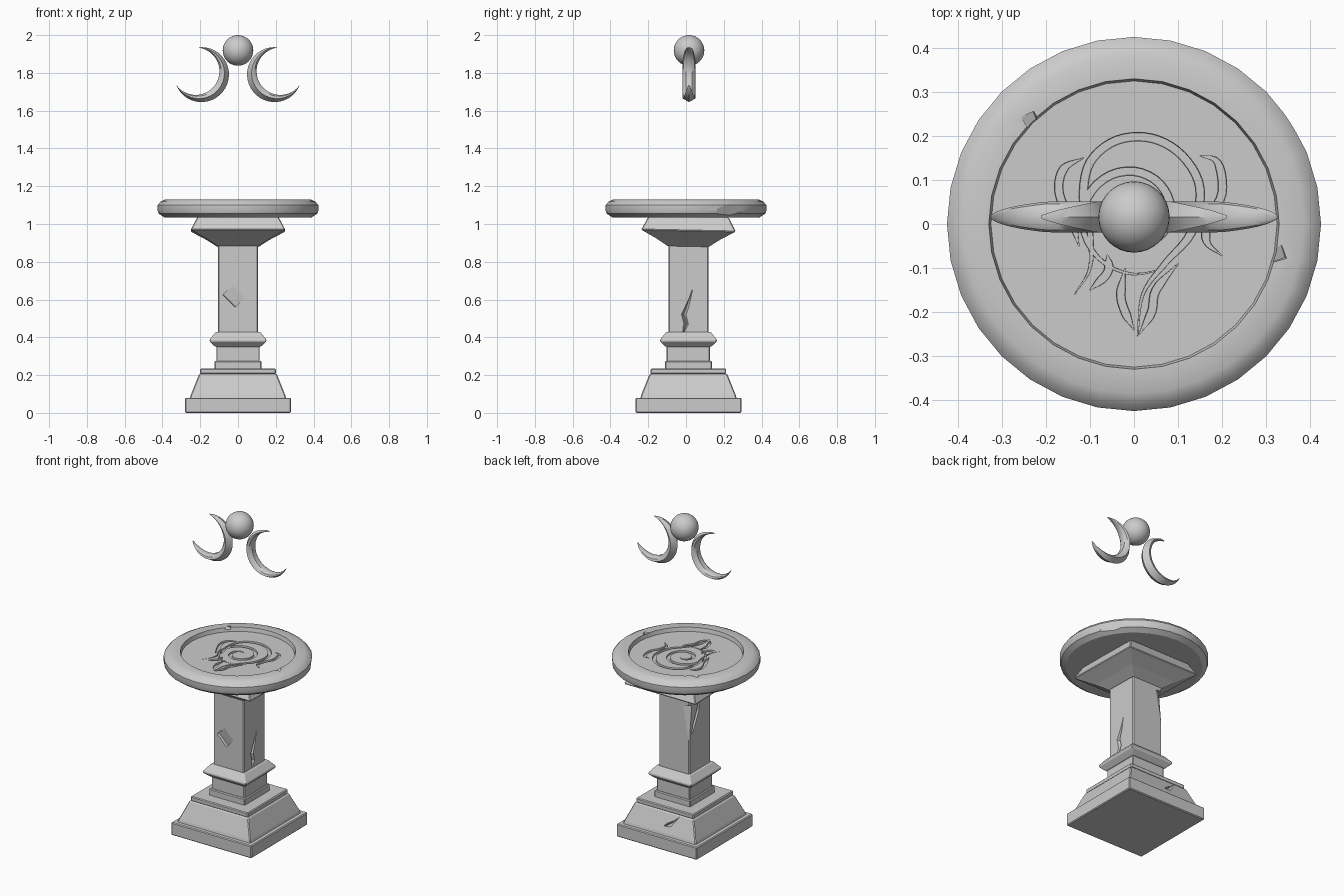
import bpy, bmesh, math
from mathutils import Matrix, Vector

if "Cube" in bpy.data.objects:
    bpy.data.objects.remove(bpy.data.objects["Cube"])

CY = 0.013  # the column sits slightly behind the table centre


def add(name, bm, smooth=None):
    bmesh.ops.recalc_face_normals(bm, faces=bm.faces)
    me = bpy.data.meshes.new(name)
    bm.to_mesh(me)
    bm.free()
    ob = bpy.data.objects.new(name, me)
    bpy.context.collection.objects.link(ob)
    if smooth:
        bpy.ops.object.select_all(action='DESELECT')
        ob.select_set(True)
        bpy.context.view_layer.objects.active = ob
        bpy.ops.object.shade_smooth_by_angle(angle=math.radians(smooth))
    return ob


def loft(bm, rings, caps=True):
    vs = [[bm.verts.new(p) for p in r] for r in rings]
    n = len(rings[0])
    for a, b in zip(vs, vs[1:]):
        for i in range(n):
            bm.faces.new((a[i], a[(i + 1) % n], b[(i + 1) % n], b[i]))
    if caps:
        bm.faces.new(vs[0])
        bm.faces.new(vs[-1])


def tier(name, profile, bevel=0.005):
    """Square stack from (half width, z) pairs."""
    bm = bmesh.new()
    loft(bm, [[(sx * h, CY + sy * h, z) for sx, sy in ((-1, -1), (1, -1), (1, 1), (-1, 1))]
              for h, z in profile])
    ob = add(name, bm)
    if bevel:
        m = ob.modifiers.new("worn_edges", 'BEVEL')
        m.width, m.segments, m.limit_method = bevel, 1, 'ANGLE'
    return ob


def cut(target, cutter):
    cutter.hide_render = True
    cutter.hide_viewport = True
    m = target.modifiers.new("cut", 'BOOLEAN')
    m.operation, m.solver, m.object = 'DIFFERENCE', 'EXACT', cutter


def smooth_path(pts, steps=6):
    """Catmull-Rom through 2D points."""
    p = [Vector(q) for q in pts]
    p = [2 * p[0] - p[1]] + p + [2 * p[-1] - p[-2]]
    out = []
    for a, b, c, d in zip(p, p[1:], p[2:], p[3:]):
        for k in range(steps):
            t = k / steps
            out.append(0.5 * (2 * b + (c - a) * t + (2 * a - 5 * b + 4 * c - d) * t * t
                              + (3 * b - a - 3 * c + d) * t ** 3))
    return out + [p[-2]]


def groove(name, target, path, width, depth, mat, floor=0.8):
    """Cut a tapered channel along a 2D path lying on the plane given by mat."""
    path = [Vector(p) for p in path]
    n = len(path) - 1
    rings = []
    for i, p in enumerate(path):
        t = (path[min(i + 1, n)] - path[max(i - 1, 0)]).normalized()
        s = Vector((-t.y, t.x)) * (width / 2) * max(0.08, min(1, 4 * i / n, 4 * (n - i) / n))
        ring = [(p + s, 0.01), (p - s, 0.01), (p - s * floor, -depth), (p + s * floor, -depth)]
        rings.append([mat @ Vector((q.x, q.y, z)) for q, z in ring])
    bm = bmesh.new()
    loft(bm, rings)
    cut(target, add(name, bm))


def chip(name, target, loc, size, rot):
    bm = bmesh.new()
    bmesh.ops.create_cube(bm, size=1)
    ob = add(name, bm)
    ob.location, ob.scale, ob.rotation_euler = loc, size, rot
    cut(target, ob)


def face(nx, ny, d):
    """Plane on a column side: local x horizontal, local y up, local z outward."""
    n, z = Vector((nx, ny, 0)), Vector((0, 0, 1))
    u = z.cross(n)
    m = Matrix((u, z, n)).transposed().to_4x4()
    m.translation = n * d + Vector((0, CY, 0))
    return m


# Column
base = tier("plinth", [(0.28, 0), (0.28, 0.08)])
foot = tier("sloped_foot", [(0.255, 0.075), (0.25, 0.095), (0.205, 0.207)])
tier("foot_slab", [(0.2, 0.205), (0.2, 0.235)])
tier("neck_step", [(0.125, 0.23), (0.125, 0.275)])
tier("neck", [(0.115, 0.27), (0.115, 0.36)])
tier("collar", [(0.12, 0.35), (0.15, 0.378), (0.15, 0.388), (0.118, 0.428)], 0.003)
shaft = tier("shaft", [(0.106, 0.42), (0.106, 0.89)])
capital = tier("capital", [(0.107, 0.88), (0.165, 0.918), (0.25, 0.965), (0.212, 1.038)], 0.004)
pivot = Vector((0, CY, 0.96))
capital.data.transform(Matrix.Translation(pivot) @ Matrix.Rotation(math.radians(-1.2), 4, 'X')
                       @ Matrix.Translation(-pivot))

# Cracks and broken edges on the column
groove("side_crack", shaft, [(0.02, 0.65), (-0.025, 0.52), (-0.012, 0.47), (-0.03, 0.41)],
       0.035, 0.02, face(1, 0, 0.106), 0.1)
groove("left_crack", shaft, [(-0.01, 0.90), (-0.02, 0.8), (-0.06, 0.72), (-0.08, 0.66)],
       0.03, 0.02, face(-1, 0, 0.106), 0.1)
groove("foot_crack", foot, [(0.11, 0.2), (0.06, 0.15), (0.0, 0.11)],
       0.03, 0.02, face(0, 1, 0.225), 0.1)
chip("front_flake", shaft, (-0.02, CY - 0.135, 0.62), (0.09, 0.07, 0.09),
     (math.radians(12), math.radians(45), 0))
chip("back_corner_flake", shaft, (-0.125, CY + 0.125, 0.66), (0.06, 0.06, 0.4),
     (math.radians(5), math.radians(4), math.radians(30)))
chip("foot_corner_flake", foot, (0.05, CY + 0.25, 0.18), (0.1, 0.05, 0.1),
     (math.radians(15), 0.3, 0.1))

# Round table top with recessed dish
bm = bmesh.new()
prof = [(0.39, 1.035), (0.42, 1.055), (0.425, 1.068), (0.425, 1.1), (0.41, 1.118),
        (0.385, 1.13), (0.33, 1.13), (0.325, 1.105)]
N = 32
loft(bm, [[(r * math.cos(2 * math.pi * i / N), r * math.sin(2 * math.pi * i / N), z)
           for i in range(N)] for r, z in prof])
table = add("table_top", bm, 30)

# Flame swirl carved into the dish
top = Matrix.Translation((0, 0, 1.105))
spiral = [(r * math.cos(a), 0.02 + r * math.sin(a)) for r, a in
          ((0.025 + 0.115 * k / 20, math.radians(60 + 30 * k)) for k in range(21))]
swirls = [
    [(-0.135, -0.16), (-0.1, -0.1), (-0.1, -0.02), (-0.115, 0.06), (-0.1, 0.14), (-0.04, 0.19),
     (0.04, 0.195), (0.11, 0.155), (0.15, 0.08), (0.13, -0.02), (0.07, -0.09), (0.02, -0.16), (0.008, -0.255)],
    [(-0.115, 0.15), (-0.16, 0.125), (-0.17, 0.07), (-0.14, 0.0), (-0.125, -0.05)],
    [(0.15, 0.155), (0.19, 0.14), (0.2, 0.07), (0.17, 0.01), (0.165, -0.04), (0.2, -0.072)],
    [(0.1, -0.09), (0.05, -0.15), (0.04, -0.2), (0.012, -0.25)],
    [(-0.02, -0.1), (-0.03, -0.16), (-0.02, -0.2), (0.0, -0.24)],
    [(-0.06, -0.07), (-0.06, -0.11), (-0.1, -0.15)],
    spiral,
]
for i, s in enumerate(swirls):
    groove(f"swirl_cutter_{i}", table, smooth_path(s, 3 if s is spiral else 5), 0.022, 0.01, top)

# Chips around the rim
for i, (x, y, z, s, a) in enumerate([(0.375, 0.265, 1.1, (0.07, 0.2, 0.12), 33),
                                     (-0.33, -0.31, 1.13, (0.05, 0.06, 0.05), 75),
                                     (0.33, -0.07, 1.14, (0.03, 0.03, 0.03), 20),
                                     (-0.232, 0.235, 1.135, (0.03, 0.03, 0.03), 30)]):
    chip(f"rim_chip_{i}", table, (x, y, z), s, (0.3, 0.25, math.radians(a)))

# Floating orb
bm = bmesh.new()
bmesh.ops.create_uvsphere(bm, u_segments=32, v_segments=16, radius=0.081)
bmesh.ops.translate(bm, verts=bm.verts, vec=(0, 0.016, 1.919))
add("orb", bm, 30)

# Floating crescents: outer ridge, rounded inside, tapering to both tips
section = [(0, 0), (1, 0.45), (0.85, 0.75), (0.45, 0.95), (-0.45, 0.95), (-0.85, 0.75), (-1, 0.45)]
for name, side in (("left_crescent", 1), ("right_crescent", -1)):
    bm = bmesh.new()
    rings = []
    for k in range(29):
        t = k / 28
        a = math.radians(94 - 248 * t)
        s = max(0.02, math.sin(math.pi * t))
        outer = 0.14 + 0.013 * s
        w = 0.035 * min(1, s ** 0.6 * 1.2)
        rings.append([(side * (-0.2 + (outer - 0.058 * s * d) * math.cos(a)), 0.016 + w * y,
                       1.795 + (outer - 0.058 * s * d) * math.sin(a)) for y, d in section])
    loft(bm, rings)
    add(name, bm, 35)
